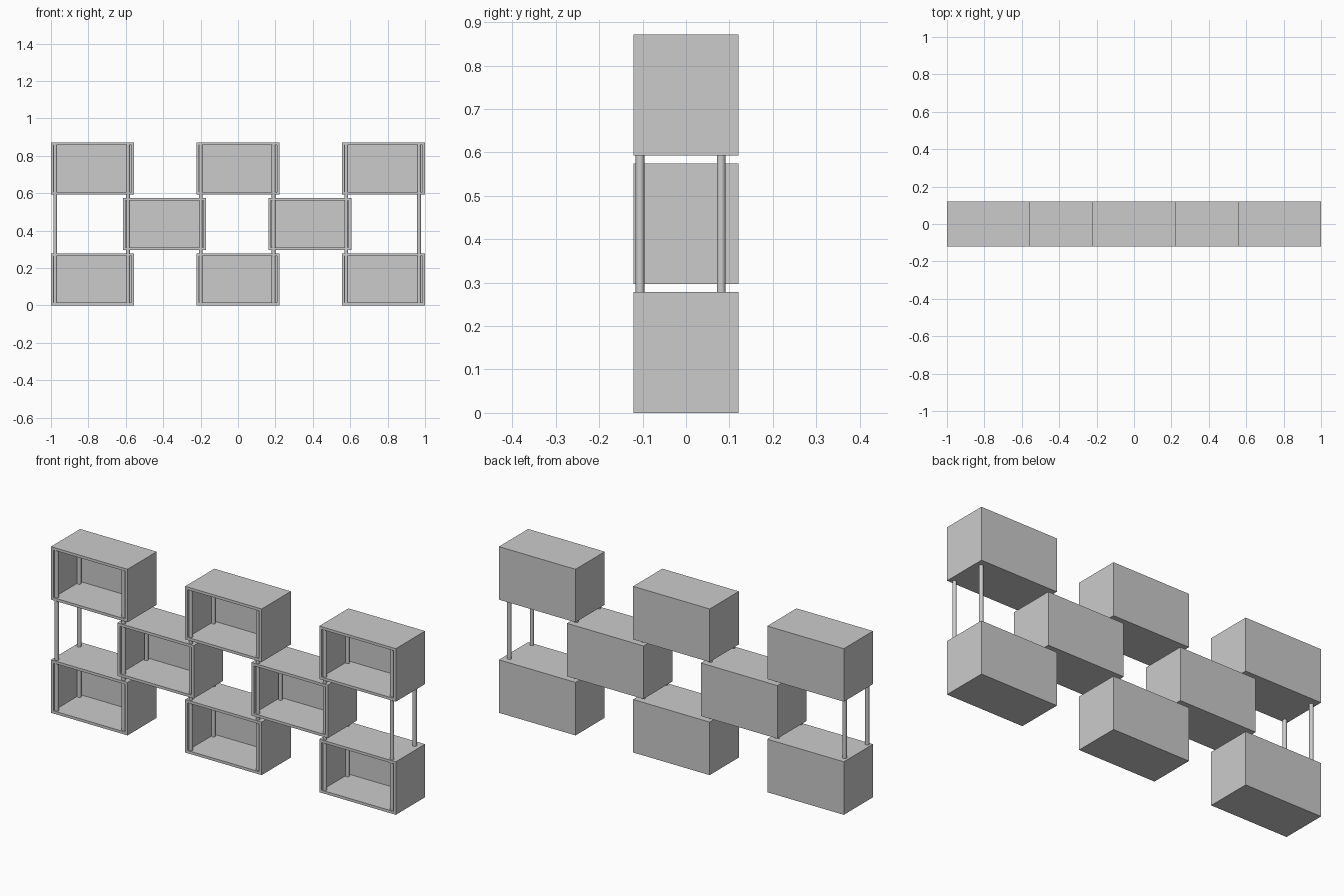
import bpy, bmesh
from mathutils import Matrix, Vector

if "Cube" in bpy.data.objects:
    bpy.data.objects.remove(bpy.data.objects["Cube"])

W, D, H, T = 0.444, 0.242, 0.278, 0.02   # box width, depth, height, wall
LEVEL = 0.2965                            # height step between rows


def open_box(name, x, z):
    """Hollow box, open at the front, standing at height z."""
    bm = bmesh.new()
    bmesh.ops.create_cube(bm, size=1, matrix=Matrix.Diagonal((W, D, H, 1)))
    front = min(bm.faces, key=lambda f: f.calc_center_median().y)
    bmesh.ops.inset_region(bm, faces=[front], thickness=T)
    inner = bmesh.ops.extrude_face_region(bm, geom=[front])["geom"]
    verts = [v for v in inner if isinstance(v, bmesh.types.BMVert)]
    bmesh.ops.translate(bm, verts=verts, vec=Vector((0, D - T, 0)))
    if front.is_valid:
        bmesh.ops.delete(bm, geom=[front], context='FACES_ONLY')
    bmesh.ops.recalc_face_normals(bm, faces=bm.faces)
    mesh = bpy.data.meshes.new(name)
    bm.to_mesh(mesh)
    bm.free()
    obj = bpy.data.objects.new(name, mesh)
    obj.location = (x, 0, z + H / 2)
    bpy.context.collection.objects.link(obj)


def pole(name, x, y):
    """Round upright running through all rows."""
    z0, z1 = T / 2, 2 * LEVEL + H - T / 2
    bpy.ops.mesh.primitive_cylinder_add(vertices=24, radius=0.01, depth=z1 - z0,
                                        location=(x, y, (z0 + z1) / 2))
    bpy.context.object.name = name
    bpy.ops.object.shade_smooth_by_angle()


# Staggered shelf boxes: three, two, three
rows = [("lower_box", (-0.778, 0, 0.778)),
        ("middle_box", (-0.393, 0.384)),
        ("upper_box", (-0.778, 0, 0.778))]
for level, (name, xs) in enumerate(rows):
    for i, x in enumerate(xs):
        open_box(f"{name}_{i + 1}", x, level * LEVEL)

# Front and rear support poles
for i in range(6):
    x = -0.977 + 0.389 * i
    pole(f"front_pole_{i + 1}", x, -0.106)
    pole(f"rear_pole_{i + 1}", x, 0.081)
